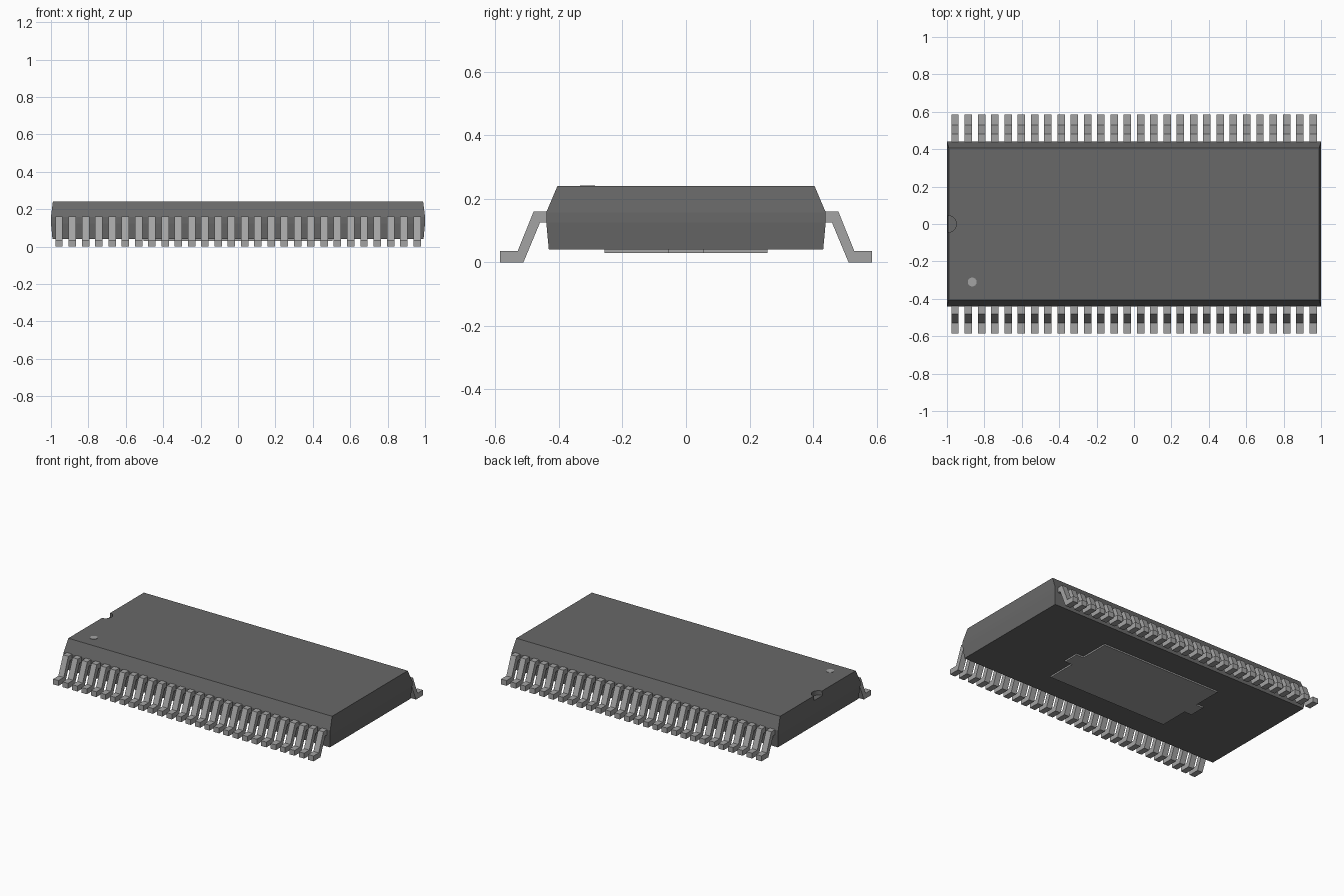
import bpy, bmesh, math

if "Cube" in bpy.data.objects:
    bpy.data.objects.remove(bpy.data.objects["Cube"], do_unlink=True)


def material(name, value):
    m = bpy.data.materials.new(name)
    m.use_nodes = True
    colour = (value, value, value, 1)
    m.diffuse_color = colour
    m.node_tree.nodes["Principled BSDF"].inputs["Base Color"].default_value = colour
    return m


resin = material("dark grey resin", 0.14)
metal = material("light grey metal", 0.37)


def finish(name, bm, mat):
    bmesh.ops.recalc_face_normals(bm, faces=bm.faces)
    mesh = bpy.data.meshes.new(name)
    bm.to_mesh(mesh)
    bm.free()
    mesh.materials.append(mat)
    ob = bpy.data.objects.new(name, mesh)
    bpy.context.collection.objects.link(ob)
    return ob


def extrude(bm, points, offset):
    """Fill an outline of 3D points and extrude it into a solid."""
    face = bm.faces.new([bm.verts.new(p) for p in points])
    ext = bmesh.ops.extrude_face_region(bm, geom=[face])
    verts = [g for g in ext["geom"] if isinstance(g, bmesh.types.BMVert)]
    bmesh.ops.translate(bm, vec=offset, verts=verts)


def cylinder(name, x, y, z0, z1, radius, sides, mat):
    bm = bmesh.new()
    ring = [(x + radius * math.cos(2 * math.pi * i / sides),
             y + radius * math.sin(2 * math.pi * i / sides), z0) for i in range(sides)]
    extrude(bm, ring, (0, 0, z1 - z0))
    return finish(name, bm, mat)


# Moulded body: stacked rectangles, widest at the parting band
bm = bmesh.new()
levels = [(0.992, 0.432, 0.04), (1.0, 0.44, 0.125), (1.0, 0.44, 0.158), (0.99, 0.405, 0.24)]
rings = [[bm.verts.new((sx * hx, sy * hy, z)) for sx, sy in ((-1, -1), (1, -1), (1, 1), (-1, 1))]
         for hx, hy, z in levels]
bm.faces.new(rings[0])
bm.faces.new(rings[-1])
for low, high in zip(rings, rings[1:]):
    for i in range(4):
        j = (i + 1) % 4
        bm.faces.new((low[i], low[j], high[j], high[i]))
body = finish("body", bm, resin)

# Half-round orientation notch cut into the top at the right end
cutter = cylinder("notch_cutter", -0.995, 0, 0.21, 0.3, 0.045, 32, resin)
cutter.hide_render = True
cut = body.modifiers.new("notch", "BOOLEAN")
cut.operation = "DIFFERENCE"
cut.solver = "EXACT"
cut.object = cutter
bpy.context.view_layer.objects.active = body
bpy.ops.object.modifier_apply(modifier=cut.name)
bpy.data.objects.remove(cutter, do_unlink=True)

# First-pin marker dot
cylinder("pin_one_dot", -0.865, -0.31, 0.235, 0.2425, 0.024, 24, metal)

# Heat pad underneath, with a short tab at each end
half = [(0.45, -0.257), (0.45, -0.055), (0.505, -0.055),
        (0.505, 0.055), (0.45, 0.055), (0.45, 0.257)]
outline = half + [(-x, -y) for x, y in half]
bm = bmesh.new()
extrude(bm, [(x, y, 0.03) for x, y in outline], (0, 0, 0.02))
finish("heat_pad", bm, metal)

# Gull-wing leads, one row per long side
PINS, FIRST, PITCH, WIDTH = 28, -0.957, 0.0709, 0.04
lead = [(0.42, 0.16), (0.48, 0.16), (0.53, 0.036), (0.586, 0.036),
        (0.586, 0), (0.512, 0), (0.46, 0.125), (0.42, 0.125)]
for side, name in ((-1, "front_leads"), (1, "back_leads")):
    bm = bmesh.new()
    for i in range(PINS):
        x = FIRST + i * PITCH - WIDTH / 2
        extrude(bm, [(x, side * y, z) for y, z in lead], (WIDTH, 0, 0))
    finish(name, bm, metal)
